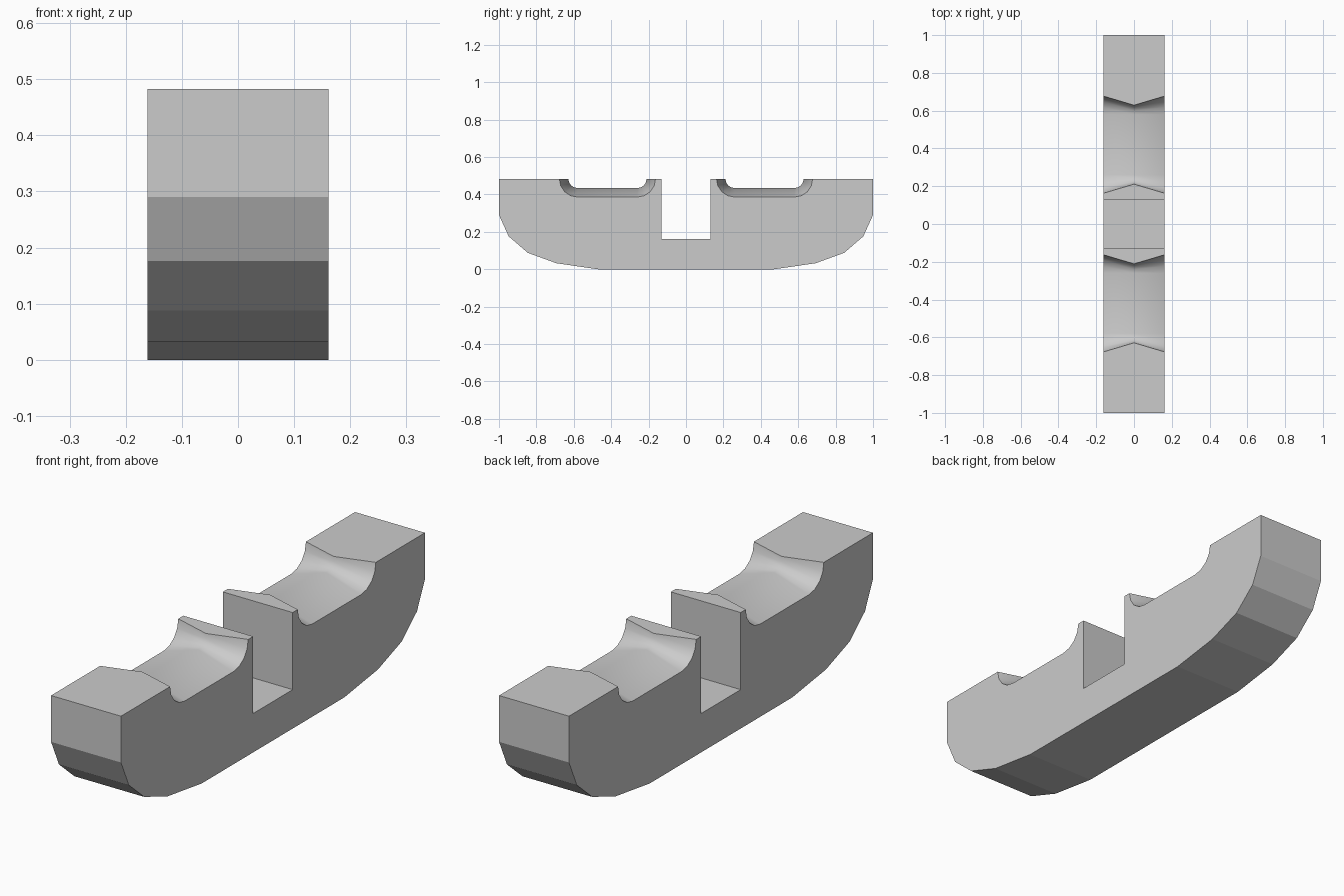
import bpy, bmesh, math

if "Cube" in bpy.data.objects:
    bpy.data.objects.remove(bpy.data.objects["Cube"])

HALF_X, TOP = 0.161, 0.483
SEG = 4  # steps in each rounded groove corner


def half_profile(r):
    """Outline for y >= 0, from bottom round to slot; r = groove corner radius.
    Each point is (y, z, starts_smooth_groove_face)."""
    pts = [(0.47, 0), (0.692, 0.032), (0.846, 0.088), (0.948, 0.176), (1, 0.29), (1, TOP)]
    pts = [(y, z, False) for y, z in pts]
    mid, flat = 0.42, 0.16
    arc = [i * math.pi / 2 / SEG for i in range(SEG + 1)]
    groove = [(mid + flat + r * math.cos(a), TOP - r * math.sin(a)) for a in arc]
    groove += [(2 * mid - y, z) for y, z in reversed(groove)]
    pts += [(y, z, i < len(groove) - 1) for i, (y, z) in enumerate(groove)]
    return pts + [(0.13, TOP, False), (0.13, 0.162, False)]


def profile(r):
    """Full closed outline, mirrored in y."""
    half = half_profile(r)
    n = len(half)
    left = []
    for i in range(n - 1, -1, -1):
        y, z, _ = half[i]
        left.append((-y, z, half[i - 1][2] if i > 0 else False))
    return half + left


# Cradle body: grooves are deeper at the sides than on the centre line
bm = bmesh.new()
stations = [(-HALF_X, 0.097), (0, 0.049), (HALF_X, 0.097)]
outline = profile(0.097)
rings = [[bm.verts.new((x, y, z)) for y, z, _ in profile(r)] for x, r in stations]
n = len(outline)
for a, b in zip(rings, rings[1:]):
    for i in range(n):
        j = (i + 1) % n
        face = bm.faces.new((a[i], a[j], b[j], b[i]))
        face.smooth = outline[i][2]

# Flat sides
bm.faces.new(rings[0])
bm.faces.new(rings[-1])
bmesh.ops.recalc_face_normals(bm, faces=bm.faces[:])

mesh = bpy.data.meshes.new("notched_cradle")
bm.to_mesh(mesh)
bm.free()
obj = bpy.data.objects.new("notched_cradle", mesh)
bpy.context.collection.objects.link(obj)
